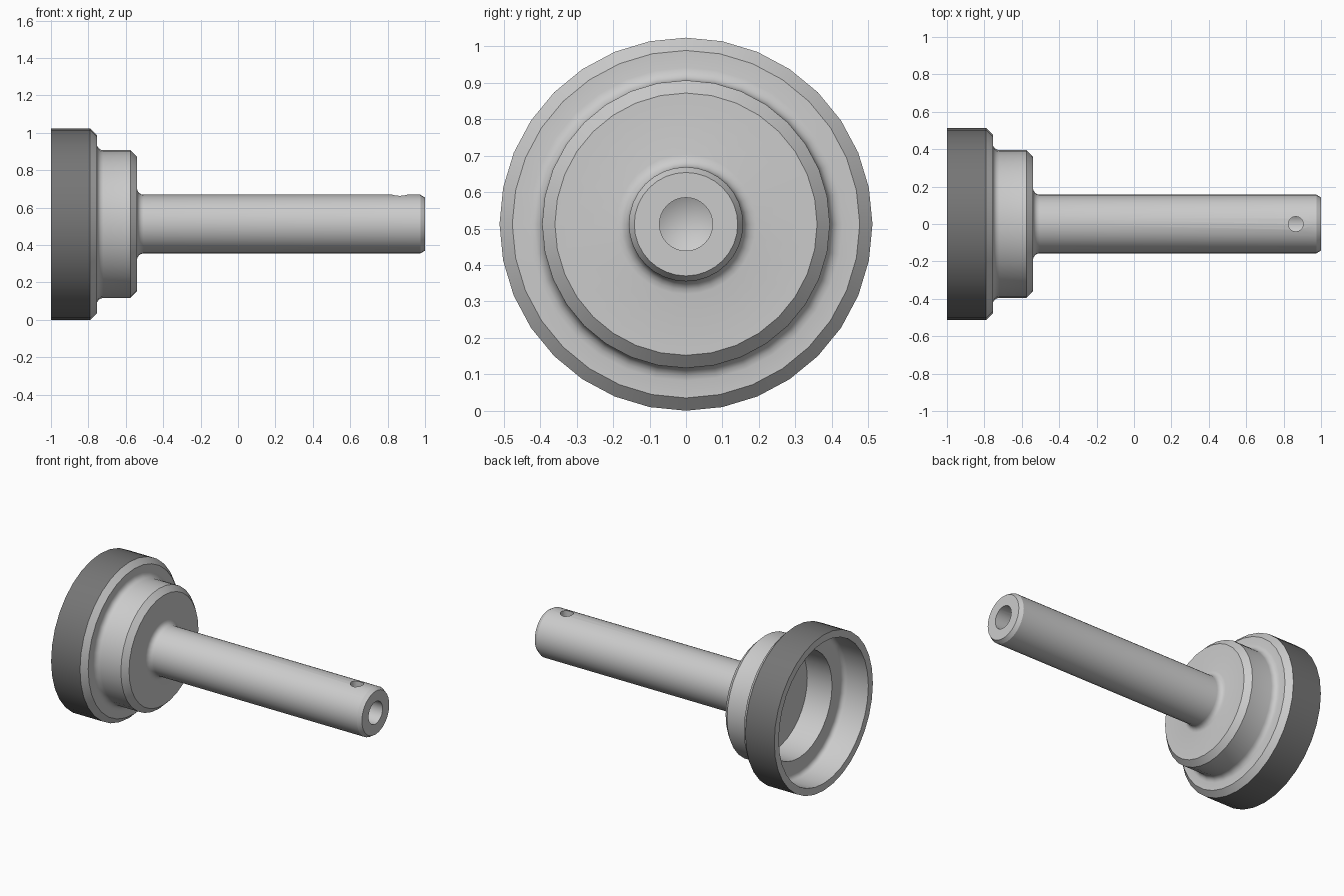
import bpy, bmesh, math
from mathutils import Vector, Matrix

if "Cube" in bpy.data.objects:
    bpy.data.objects.remove(bpy.data.objects["Cube"])

R = 0.512          # rim radius and axis height
SIDES = 32


def material(name, value):
    m = bpy.data.materials.new(name)
    m.use_nodes = True
    colour = (value, value, value, 1)
    m.diffuse_color = colour
    m.node_tree.nodes["Principled BSDF"].inputs["Base Color"].default_value = colour
    return m


steel = material("light steel", 0.6)
grip = material("dark grip", 0.18)


def fillet(cx, cr, rad, start, end, steps=4):
    """Arc points (x, radius) between two angles in degrees."""
    angles = [math.radians(start + (end - start) * i / steps) for i in range(steps + 1)]
    return [(cx + rad * math.cos(a), cr + rad * math.sin(a)) for a in angles]


def lathe(name, profile, sides=SIDES):
    """Spin a closed (x, radius) profile about the x axis."""
    bm = bmesh.new()
    verts = [bm.verts.new((x, 0, r)) for x, r in profile]
    edges = [bm.edges.new(pair) for pair in zip(verts, verts[1:])]
    bmesh.ops.spin(bm, geom=verts + edges, cent=(0, 0, 0), axis=(1, 0, 0),
                   angle=math.tau, steps=sides, use_duplicate=False)
    bmesh.ops.remove_doubles(bm, verts=bm.verts, dist=0.0005)
    bmesh.ops.recalc_face_normals(bm, faces=bm.faces)
    mesh = bpy.data.meshes.new(name)
    bm.to_mesh(mesh)
    bm.free()
    obj = bpy.data.objects.new(name, mesh)
    obj.location.z = R
    bpy.context.collection.objects.link(obj)
    return obj


# Whole turned body, from the cup floor outwards and along to the drilled tip
profile = [(-0.64, 0), (-0.64, 0.345), (-0.82, 0.345)]
profile += fillet(-0.85, 0.435, 0.03, 0, 90)           # cup corner
profile += [(-1, 0.465), (-1, R), (-0.79, R), (-0.755, 0.477)]
profile += fillet(-0.72, 0.43, 0.035, 180, 270)        # flange to boss
profile += [(-0.575, 0.395), (-0.54, 0.36)]
profile += fillet(-0.505, 0.192, 0.035, 180, 270)      # boss to shaft
profile += [(0.975, 0.157), (1, 0.142), (1, 0.073), (0.72, 0.073), (0.68, 0)]
body = lathe("turned_knob_body", profile)

# Dark grip band on the outside of the rim
body.data.materials.append(steel)
body.data.materials.append(grip)
for face in body.data.polygons:
    radial = Vector((0, face.center.y, face.center.z)).length
    if radial > 0.49 and abs(face.normal.x) < 0.1:
        face.material_index = 1

# Pin hole from the top of the shaft into the axial bore
bpy.ops.mesh.primitive_cylinder_add(vertices=16, radius=0.04, depth=0.2,
                                    location=(0.865, 0, R + 0.12))
cutter = bpy.context.object
cutter.name = "pin_hole_cutter"
cutter.data.materials.append(steel)
cut = body.modifiers.new("pin hole", 'BOOLEAN')
cut.operation = 'DIFFERENCE'
cut.solver = 'EXACT'
cut.object = cutter
bpy.ops.object.select_all(action='DESELECT')
body.select_set(True)
bpy.context.view_layer.objects.active = body
bpy.ops.object.modifier_apply(modifier=cut.name)
bpy.data.objects.remove(cutter)

bpy.ops.object.shade_smooth_by_angle(angle=math.radians(30))
